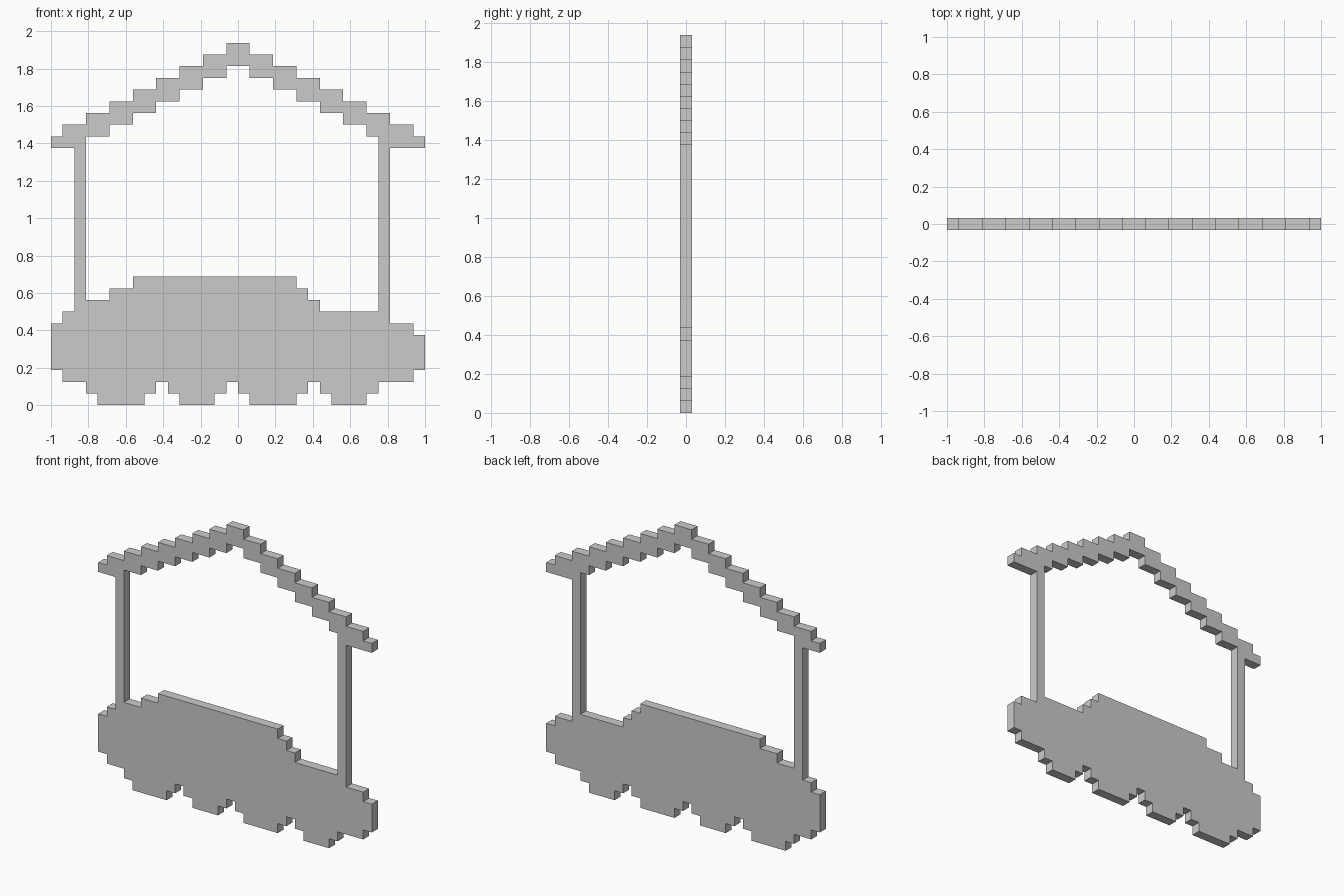
import bpy, bmesh

if "Cube" in bpy.data.objects:
    bpy.data.objects.remove(bpy.data.objects["Cube"])

U = 1 / 16      # one pixel cell; all figures below are in cells
X_END = 16


def outline(steps, x_end):
    """Turn (start x, height) steps into a stair-shaped line."""
    pts = []
    for i, (x, z) in enumerate(steps):
        nxt = steps[i + 1][0] if i + 1 < len(steps) else x_end
        if i > 0 and steps[i - 1][1] == z:
            pts.pop()
        else:
            pts.append((x, z))
        pts.append((nxt, z))
    return pts


def slab(name, top, bottom, x_end):
    """One-cell-thick plate between a stepped top and a stepped bottom."""
    pts = outline(bottom, x_end) + outline(top, x_end)[::-1]
    bm = bmesh.new()
    face = bm.faces.new([bm.verts.new((x * U, -U / 2, z * U)) for x, z in pts])
    ext = bmesh.ops.extrude_face_region(bm, geom=[face], use_keep_orig=True)
    verts = [g for g in ext["geom"] if isinstance(g, bmesh.types.BMVert)]
    bmesh.ops.translate(bm, vec=(0, U, 0), verts=verts)
    bmesh.ops.recalc_face_normals(bm, faces=bm.faces)
    bmesh.ops.triangulate(bm, faces=[f for f in bm.faces if len(f.verts) > 4])
    mesh = bpy.data.meshes.new(name)
    bm.to_mesh(mesh)
    bm.free()
    obj = bpy.data.objects.new(name, mesh)
    bpy.context.collection.objects.link(obj)
    return obj


# Roof: symmetric stair rising to the middle, two cells thick
roof_top = [(-16, 23)]
roof_bottom = [(-16, 22)]
for x in range(-15, 16, 2):
    height = 31 - abs(x + 1) // 2
    roof_top.append((x, height))
    if x > -15:
        roof_bottom.append((x, height - 2))
roof_top[-1] = (15, 23)
roof_bottom[-1] = (15, 22)
slab("roof", roof_top, roof_bottom, X_END)

# Posts: thin uprights between body and roof
slab("left_post", [(-14, 22)], [(-14, 8)], -13)
slab("right_post", [(12, 23)], [(12, 8)], 13)

# Body: stepped upper edge, with four rounded feet along the bottom
body_top = [(-16, 7), (-15, 8), (-13, 9), (-11, 10), (-9, 11),
            (5, 10), (6, 9), (7, 8), (13, 7), (15, 6)]
body_bottom = [(-16, 3), (-15, 2)]
for left, right in [(-13, -7), (-6, -1), (0, 6), (7, 12)]:
    body_bottom += [(left, 1), (left + 1, 0), (right - 1, 1), (right, 2)]
body_bottom.append((15, 3))
slab("body", body_top, body_bottom, X_END)
